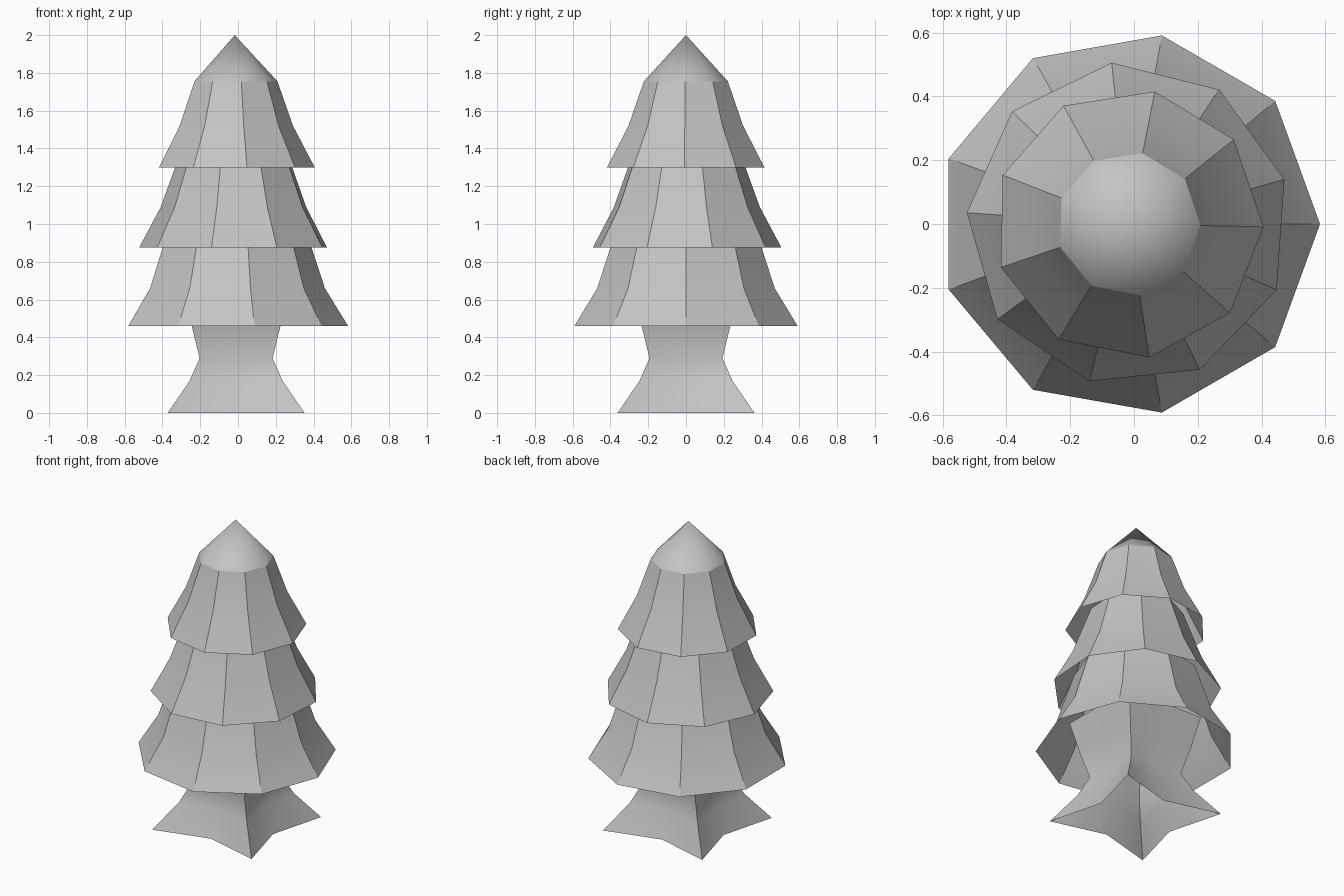
import bpy
import bmesh
from math import cos, sin, pi, radians

cube = bpy.data.objects.get("Cube")
if cube:
    bpy.data.objects.remove(cube, do_unlink=True)

CENTRE_X = -0.017
SIDES = 9

# One plain grey for the whole tree
grey = bpy.data.materials.new("plain_grey")
grey.use_nodes = True
colour = (0.55, 0.55, 0.55, 1)
grey.diffuse_color = colour
grey.node_tree.nodes["Principled BSDF"].inputs["Base Color"].default_value = colour


def polygon(radius, phase):
    """Corners of a regular ring."""
    angles = [radians(phase) + 2 * pi * i / SIDES for i in range(SIDES)]
    return [(radius * cos(a), radius * sin(a)) for a in angles]


def star(corner, notch):
    """Four diagonal points with notches between them."""
    quarter = [(notch, 0), (corner, corner)]
    points = []
    for turn in range(4):
        points += quarter
        quarter = [(-y, x) for x, y in quarter]
    return points


def loft(name, rings, smooth_angle, apex=None):
    """Open shell through rings of (z, outline), with an optional tip."""
    bm = bmesh.new()
    loops = [[bm.verts.new((x, y, z)) for x, y in outline] for z, outline in rings]
    count = len(loops[0])
    for low, high in zip(loops, loops[1:]):
        for i in range(count):
            j = (i + 1) % count
            bm.faces.new((low[i], low[j], high[j], high[i]))
    if apex is not None:
        tip = bm.verts.new((0, 0, apex))
        for i in range(count):
            bm.faces.new((loops[-1][i], loops[-1][(i + 1) % count], tip))
    mesh = bpy.data.meshes.new(name)
    bm.to_mesh(mesh)
    bm.free()
    mesh.materials.append(grey)
    obj = bpy.data.objects.new(name, mesh)
    obj.location.x = CENTRE_X
    bpy.context.collection.objects.link(obj)
    bpy.ops.object.select_all(action='DESELECT')
    obj.select_set(True)
    bpy.context.view_layer.objects.active = obj
    bpy.ops.object.shade_smooth_by_angle(angle=radians(smooth_angle))
    return obj


# Flared trunk: star-shaped foot, square neck
trunk_levels = [(0, 0.362, 0.265), (0.17, 0.246, 0.205), (0.29, 0.193, 0.185),
                (0.46, 0.235, 0.23), (0.67, 0.278, 0.275)]
trunk = loft("trunk", [(z, star(c, n)) for z, c, n in trunk_levels], 38)
trunk.location.x = -0.01

# Three overlapping foliage skirts: phase, then (z, radius) levels
skirts = {
    "lower_foliage": (0, [(0.46, 0.6), (0.66, 0.477), (0.98, 0.372)]),
    "middle_foliage": (16, [(0.875, 0.508), (1.09, 0.393), (1.4, 0.28)]),
    "upper_foliage": (-1.2, [(1.3, 0.423), (1.52, 0.308), (1.755, 0.226)]),
}
for name, (phase, levels) in skirts.items():
    loft(name, [(z, polygon(r, phase)) for z, r in levels], 30)

# Smooth pointed tip
loft("tree_tip", [(1.755, polygon(0.226, -1.2))], 40, apex=2.0)
